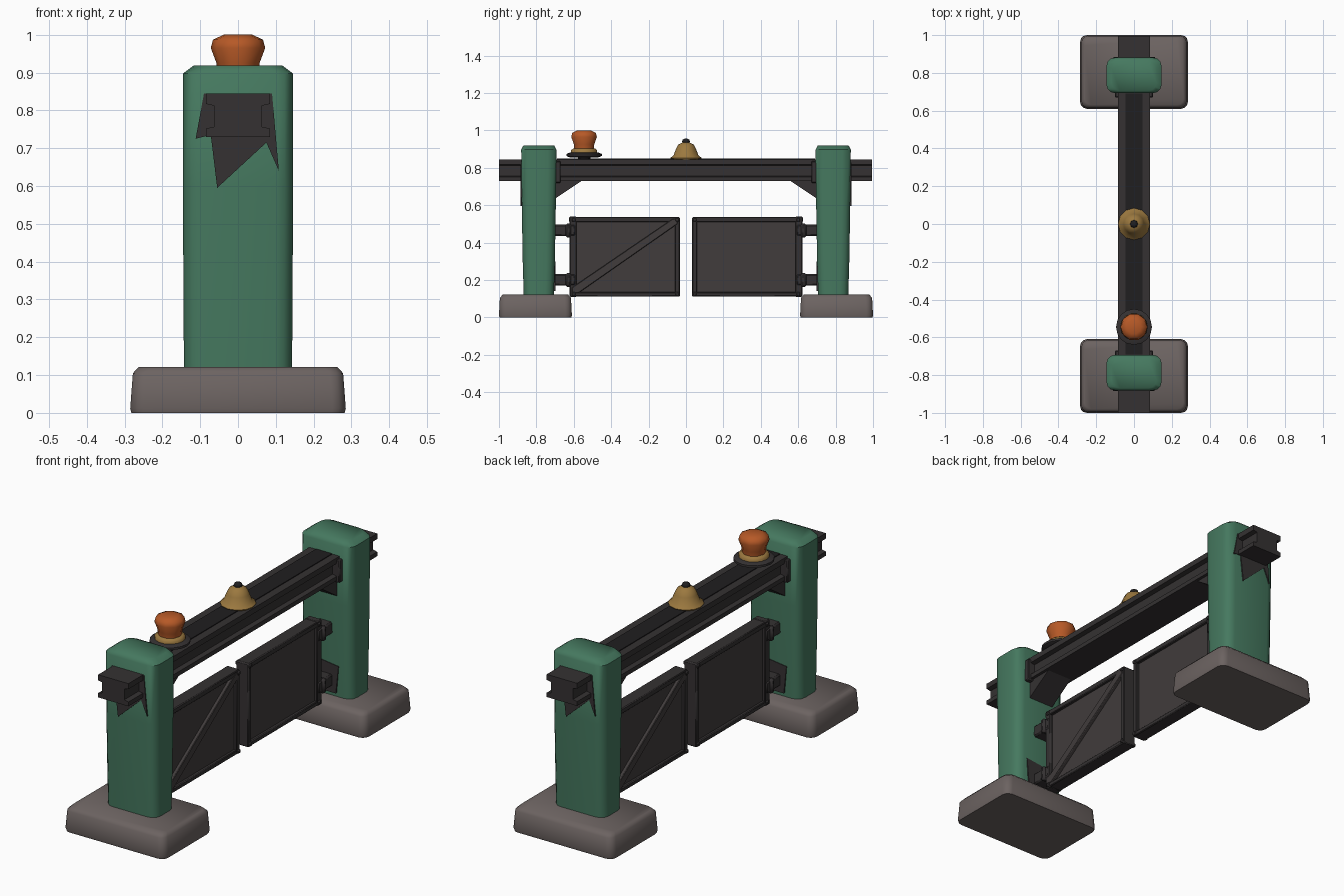
import bpy, bmesh, math
from mathutils import Vector

if "Cube" in bpy.data.objects:
    bpy.data.objects.remove(bpy.data.objects["Cube"], do_unlink=True)


def material(name, rgb):
    m = bpy.data.materials.new(name)
    m.use_nodes = True
    m.diffuse_color = (*rgb, 1)
    m.node_tree.nodes["Principled BSDF"].inputs["Base Color"].default_value = (*rgb, 1)
    return m


GREEN = material("green_paint", (0.06, 0.19, 0.115))
IRON = material("dark_iron", (0.035, 0.031, 0.032))
PANEL = material("panel_steel", (0.052, 0.045, 0.045))
SOOT = material("soot_black", (0.014, 0.013, 0.014))
STONE = material("grey_stone", (0.15, 0.125, 0.12))
ORANGE = material("orange_glass", (0.47, 0.1, 0.02))
BRASS = material("aged_brass", (0.33, 0.19, 0.05))


def finish(name, bm, mat, bevel=0, angle=40):
    bmesh.ops.recalc_face_normals(bm, faces=bm.faces)
    mesh = bpy.data.meshes.new(name)
    bm.to_mesh(mesh)
    bm.free()
    mesh.materials.append(mat)
    ob = bpy.data.objects.new(name, mesh)
    bpy.context.collection.objects.link(ob)
    if bevel:
        mod = ob.modifiers.new("bevel", 'BEVEL')
        mod.width, mod.segments = bevel, 1
    bpy.ops.object.select_all(action='DESELECT')
    ob.select_set(True)
    bpy.context.view_layer.objects.active = ob
    bpy.ops.object.shade_smooth_by_angle(angle=math.radians(angle))
    return ob


def bridge(bm, rings):
    """Skin a stack of equal rings and cap both ends."""
    n = len(rings[0])
    rows = [[bm.verts.new(p) for p in ring] for ring in rings]
    for a, b in zip(rows, rows[1:]):
        for i in range(n):
            bm.faces.new((a[i], a[(i + 1) % n], b[(i + 1) % n], b[i]))
    bm.faces.new(rows[0])
    bm.faces.new(rows[-1])


def prism(name, points, axis, lo, hi, mat, turn=1, bevel=0):
    """Extrude a flat outline along x or y; turn=-1 spins it half a turn about z."""
    def place(u, v, w):
        p = Vector((w, u, v)) if axis == 'x' else Vector((u, w, v))
        return Vector((p.x * turn, p.y * turn, p.z))
    bm = bmesh.new()
    bridge(bm, [[place(u, v, w) for u, v in points] for w in (lo, hi)])
    return finish(name, bm, mat, bevel, 30)


def box(name, x, y, z, mat, turn=1, bevel=0.004):
    outline = [(y[0], z[0]), (y[1], z[0]), (y[1], z[1]), (y[0], z[1])]
    return prism(name, outline, 'x', x[0], x[1], mat, turn, bevel)


def rounded_block(name, y, sections, r, mat):
    """Loft rounded rectangles given as (height, half x, half y)."""
    rings = []
    for z, hx, hy in sections:
        ring = []
        for q, (sx, sy) in enumerate([(1, 1), (-1, 1), (-1, -1), (1, -1)]):
            for k in range(4):
                a = (q + k / 3) * math.pi / 2
                ring.append((sx * (hx - r) + r * math.cos(a),
                             y + sy * (hy - r) + r * math.sin(a), z))
        rings.append(ring)
    bm = bmesh.new()
    bridge(bm, rings)
    return finish(name, bm, mat, angle=50)


def turned(name, y, profile, sides, mat):
    """Revolve (radius, height) pairs around a vertical axis."""
    step = 2 * math.pi / sides
    bm = bmesh.new()
    bridge(bm, [[(r * math.cos(i * step), y + r * math.sin(i * step), z)
                 for i in range(sides)] for r, z in profile])
    return finish(name, bm, mat, angle=50)


# Overhead I-beam running through both posts
half = [(0.085, 0.73), (0.085, 0.752), (0.062, 0.757), (0.062, 0.812), (0.085, 0.817), (0.085, 0.845)]
prism("beam", half + [(-x, z) for x, z in reversed(half)], 'y', -1, 0.995, IRON)
box("beam_top_strip", (-0.045, 0.045), (-0.69, 0.69), (0.842, 0.849), SOOT, bevel=0)

# Outline of the dark fixing plate around each beam end
plate = [(-0.09, 0.845), (-0.112, 0.725), (-0.072, 0.735), (-0.055, 0.595),
         (0.075, 0.715), (0.108, 0.64), (0.09, 0.845)]

for end, t in (("front", 1), ("back", -1)):
    # Foot and post
    rounded_block(end + "_foot", -0.805 * t,
                  [(0, 0.282, 0.192), (0.012, 0.285, 0.195), (0.105, 0.278, 0.19), (0.122, 0.262, 0.175)],
                  0.035, STONE)
    rounded_block(end + "_post", -0.787 * t,
                  [(0.1, 0.143, 0.08), (0.3, 0.144, 0.086), (0.6, 0.146, 0.091),
                   (0.897, 0.146, 0.094), (0.918, 0.118, 0.083)], 0.045, GREEN)

    # Fixing plate, end frame and gussets of the beam
    prism(end + "_beam_plate", plate, 'y', -0.884, -0.875, IRON, t)
    prism(end + "_beam_gusset", [(-0.71, 0.735), (-0.55, 0.735), (-0.61, 0.695), (-0.7, 0.635)],
          'x', -0.07, 0.07, IRON, t)
    box(end + "_beam_collar", (-0.1, 0.1), (-0.7, -0.67), (0.72, 0.835), IRON, t)

    # Gate leaf: panel and frame
    box(end + "_gate_panel", (-0.02, 0.02), (-0.6, -0.05), (0.125, 0.525), PANEL, t, 0)
    for part, y, z in (("top_rail", (-0.625, -0.035), (0.51, 0.537)),
                       ("bottom_rail", (-0.62, -0.035), (0.112, 0.135)),
                       ("outer_stile", (-0.622, -0.585), (0.11, 0.54)),
                       ("inner_stile", (-0.06, -0.033), (0.112, 0.535))):
        box(end + "_gate_" + part, (-0.035, 0.035), y, z, IRON, t)

    # Diagonal brace on one side only
    prism(end + "_gate_brace", [(-0.61, 0.13), (-0.575, 0.13), (-0.045, 0.5), (-0.045, 0.532), (-0.075, 0.525), (-0.61, 0.16)],
          'x', 0.015, 0.037, PANEL, t, 0.003)

    # Rivets on the frame corners
    for y in (-0.6, -0.046):
        for z in (0.125, 0.522):
            box(end + "_gate_rivet", (-0.042, 0.042), (y - 0.01, y + 0.01), (z - 0.01, z + 0.01), IRON, t)

    # Hinges and their mounting plates on the post
    for level, z in (("lower", 0.2), ("upper", 0.465)):
        box(f"{end}_{level}_hinge", (-0.04, 0.04), (-0.72, -0.59), (z - 0.03, z + 0.032), IRON, t, 0.008)
        box(f"{end}_{level}_hinge_knuckle", (-0.05, 0.05), (-0.645, -0.615), (z - 0.038, z + 0.038), IRON, t, 0.01)
    prism(end + "_hinge_plate", [(-0.075, 0.28), (-0.06, 0.14), (0.07, 0.14), (0.085, 0.3)],
          'y', -0.706, -0.698, IRON, t)

# Signal lamp
LAMP_Y = -0.545
turned("lamp_stem", LAMP_Y, [(0.035, 0.84), (0.035, 0.865)], 10, SOOT)
turned("lamp_base", LAMP_Y, [(0.075, 0.855), (0.095, 0.863), (0.095, 0.874), (0.075, 0.882)], 16, IRON)
turned("lamp_ring", LAMP_Y, [(0.072, 0.875), (0.072, 0.893), (0.06, 0.903)], 14, BRASS)
turned("lamp_glass", LAMP_Y, [(0.055, 0.89), (0.057, 0.925), (0.072, 0.965), (0.066, 0.987), (0.038, 1.0)],
       10, ORANGE)

# Bell on the middle of the beam
turned("bell", 0, [(0.078, 0.842), (0.084, 0.852), (0.066, 0.868), (0.054, 0.9), (0.042, 0.924), (0.018, 0.936)],
       12, BRASS)
turned("bell_knob", 0, [(0.014, 0.93), (0.021, 0.94), (0.018, 0.95), (0.008, 0.956)], 8, SOOT)
